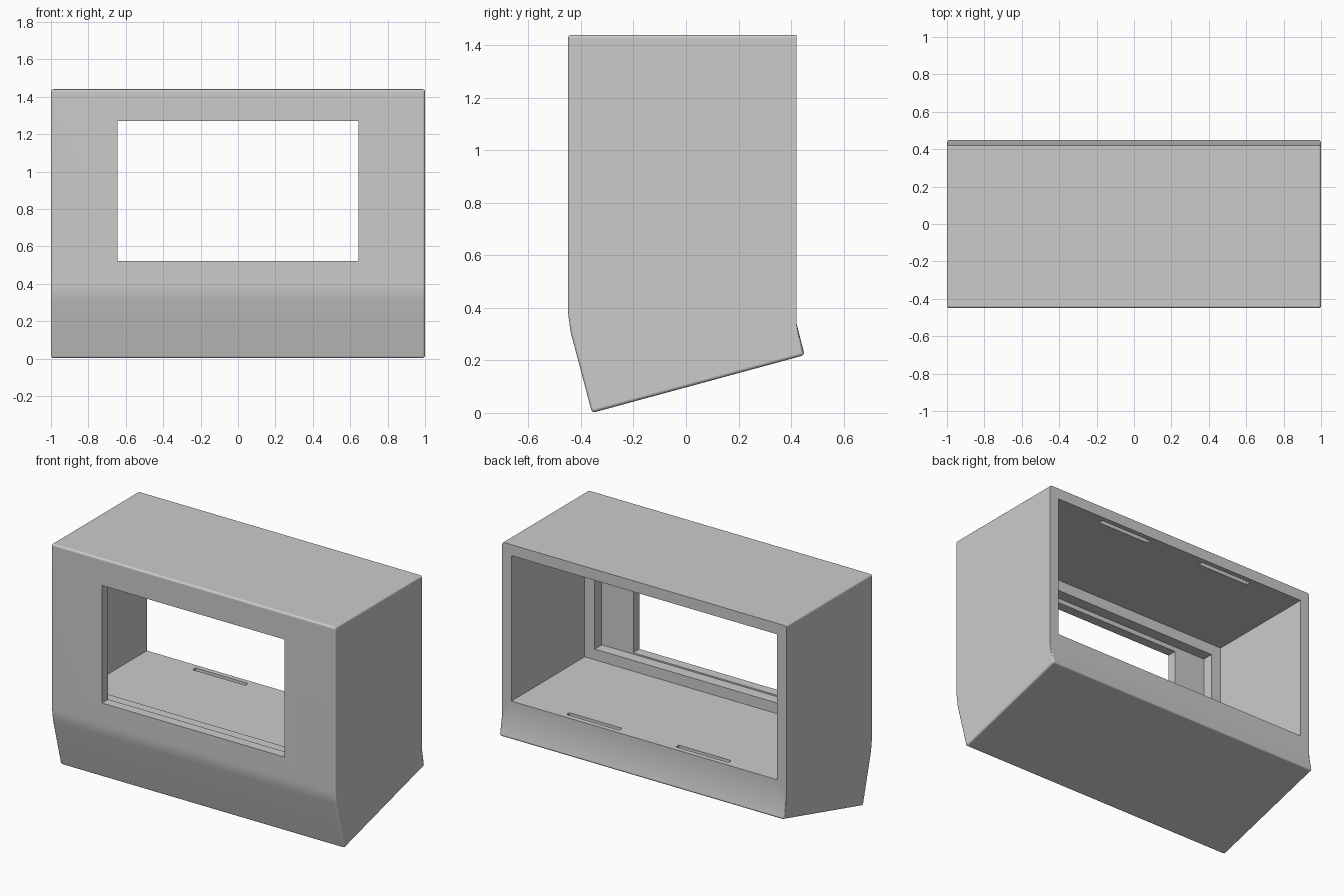
import bpy
import bmesh

cube = bpy.data.objects.get("Cube")
if cube:
    bpy.data.objects.remove(cube, do_unlink=True)

BACK = 0.42    # plane of the open back

# One grey for the whole housing
grey = bpy.data.materials.new("plain grey")
grey.use_nodes = True
colour = (0.6, 0.6, 0.6, 1.0)
grey.diffuse_color = colour
grey.node_tree.nodes["Principled BSDF"].inputs["Base Color"].default_value = colour


def make_object(name, bm):
    mesh = bpy.data.meshes.new(name)
    bm.to_mesh(mesh)
    bm.free()
    obj = bpy.data.objects.new(name, mesh)
    bpy.context.collection.objects.link(obj)
    mesh.materials.append(grey)
    return obj


def cut_box(target, x, y, z):
    """Cut a box with the given (low, high) spans out of the target."""
    bm = bmesh.new()
    bmesh.ops.create_cube(bm, size=1)
    for v in bm.verts:
        for i, (low, high) in enumerate((x, y, z)):
            v.co[i] = high if v.co[i] > 0 else low
    cutter = make_object("cutter", bm)
    cutter.hide_render = True
    mod = target.modifiers.new("cut", "BOOLEAN")
    mod.operation = "DIFFERENCE"
    mod.solver = "EXACT"
    mod.object = cutter
    bpy.ops.object.modifier_apply(modifier=mod.name)
    bpy.data.objects.remove(cutter, do_unlink=True)


# Side profile (y, z) with a soft bend low on the front and a lip at the back
profile = [(-0.45, 1.44), (BACK, 1.44), (BACK, 0.345), (0.452, 0.22),
           (-0.358, 0.0), (-0.44, 0.31), (-0.45, 0.385)]
bm = bmesh.new()
side = bm.faces.new([bm.verts.new((-1, y, z)) for y, z in profile])
swept = bmesh.ops.extrude_face_region(bm, geom=[side])["geom"]
bmesh.ops.translate(bm, vec=(2, 0, 0),
                    verts=[g for g in swept if isinstance(g, bmesh.types.BMVert)])
bmesh.ops.recalc_face_normals(bm, faces=bm.faces)

# Round the outer edges, leaving the rim of the open back sharp
outer = [e for e in bm.edges
         if e.calc_face_angle() > 0.4
         and not all(abs(v.co.y - BACK) < 0.001 for v in e.verts)]
bmesh.ops.bevel(bm, geom=outer, offset=0.013, segments=3, profile=0.5,
                affect="EDGES", clamp_overlap=True)
housing = make_object("housing", bm)
bpy.context.view_layer.objects.active = housing
housing.select_set(True)

# Main cavity, stepped panel recess and front window
cut_box(housing, (-0.935, 0.935), (-0.317, 1), (0.445, 1.37))
cut_box(housing, (-0.865, 0.865), (-0.388, 0), (0.513, 1.30))
cut_box(housing, (-0.643, 0.643), (-1, 0), (0.522, 1.27))

# Latch slots in the floor and ceiling near the back
for x in ((-0.57, -0.2), (0.2, 0.57)):
    cut_box(housing, x, (0.358, 0.388), (0.405, 1.41))

bpy.ops.object.shade_smooth_by_angle(angle=0.6)
normals = housing.modifiers.new("even shading", "WEIGHTED_NORMAL")
normals.keep_sharp = True
